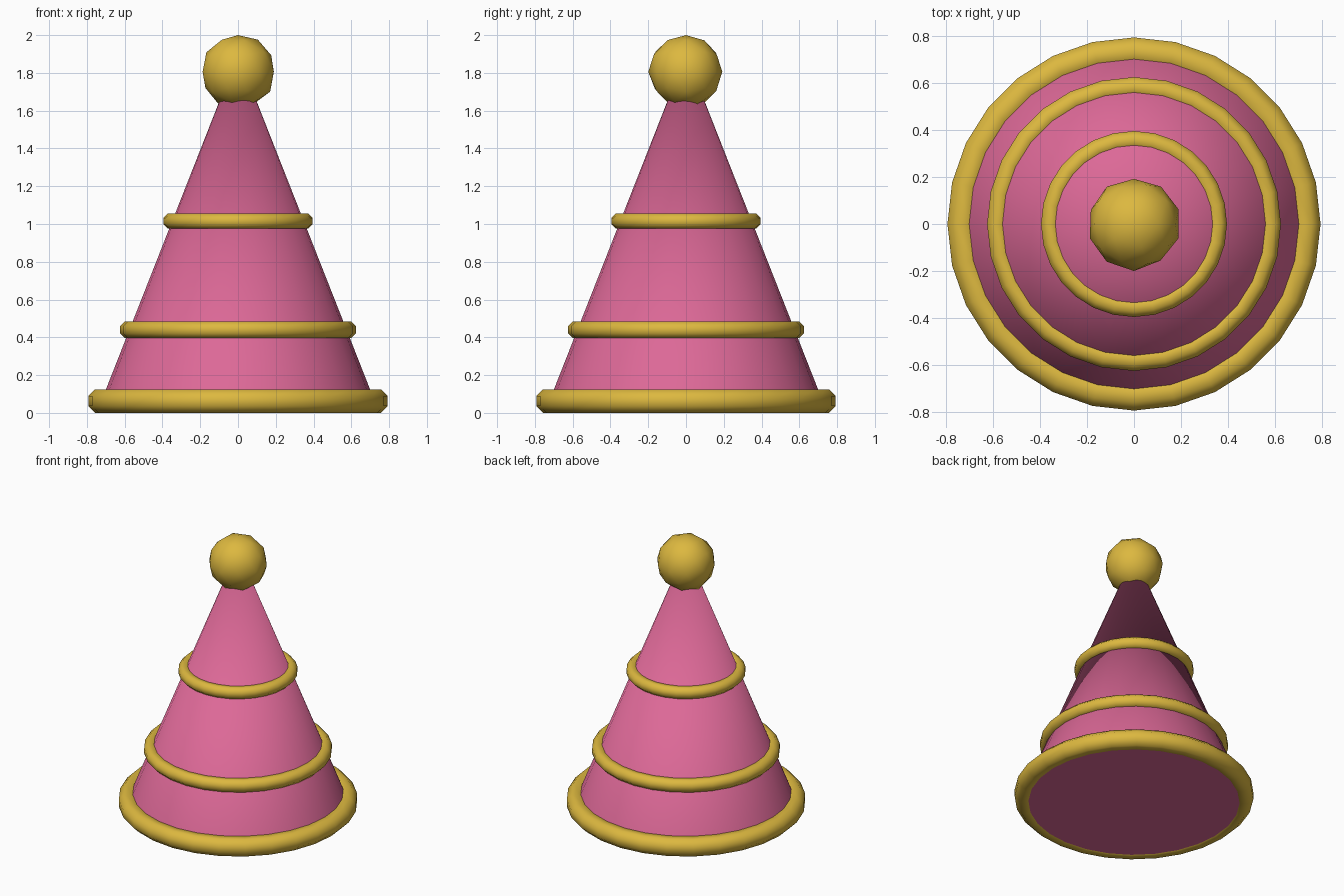
import bpy, bmesh, math, random
from mathutils import Vector

random.seed(4)
if "Cube" in bpy.data.objects:
    bpy.data.objects.remove(bpy.data.objects["Cube"])

SIDES = 28


def material(name, rgb):
    mat = bpy.data.materials.new(name)
    mat.use_nodes = True
    mat.diffuse_color = (*rgb, 1)
    mat.node_tree.nodes["Principled BSDF"].inputs["Base Color"].default_value = (*rgb, 1)
    return mat


pink = material("pink card", (0.72, 0.14, 0.31))
gold = material("gold trim", (0.72, 0.48, 0.05))


def finish(name, mat, angle):
    obj = bpy.context.object
    obj.name = obj.data.name = name
    obj.data.materials.append(mat)
    bpy.ops.object.shade_smooth_by_angle(angle=math.radians(angle))
    return obj


# Cone body, closed underneath
BASE, TIP = 0.003, 1.9
bpy.ops.mesh.primitive_cone_add(vertices=SIDES, radius1=0.747, radius2=0.0,
                                depth=TIP - BASE, location=(0, 0, (BASE + TIP) / 2))
finish("hat_cone", pink, 40)


# Rounded trim rings: octagonal tube with a flat top and bottom
def trim_ring(name, z, major, half):
    tube = half / math.cos(math.pi / 8)
    bpy.ops.mesh.primitive_torus_add(major_segments=SIDES, minor_segments=8,
                                     major_radius=major, minor_radius=tube)
    mesh = bpy.context.object.data
    for v in mesh.vertices:
        # turn the tube section by half a side
        out = Vector((v.co.x, v.co.y)).normalized()
        section = math.atan2(v.co.z, v.co.xy.length - major) + math.pi / 8
        ring = out * (major + tube * math.cos(section))
        v.co = (ring.x, ring.y, tube * math.sin(section))
    bpy.context.object.location.z = z
    finish(name, gold, 60)


trim_ring("brim_ring", 0.0625, 0.73, 0.0625)
trim_ring("middle_ring", 0.44, 0.58, 0.044)
trim_ring("upper_ring", 1.015, 0.355, 0.04)

# Slightly lumpy pompom
bpy.ops.mesh.primitive_ico_sphere_add(subdivisions=2, radius=0.197, location=(0, 0, 1.806))
for v in bpy.context.object.data.vertices:
    v.co *= random.uniform(0.97, 1.02)
    v.co.z = min(v.co.z, 0.194)
finish("pompom", gold, 60)
